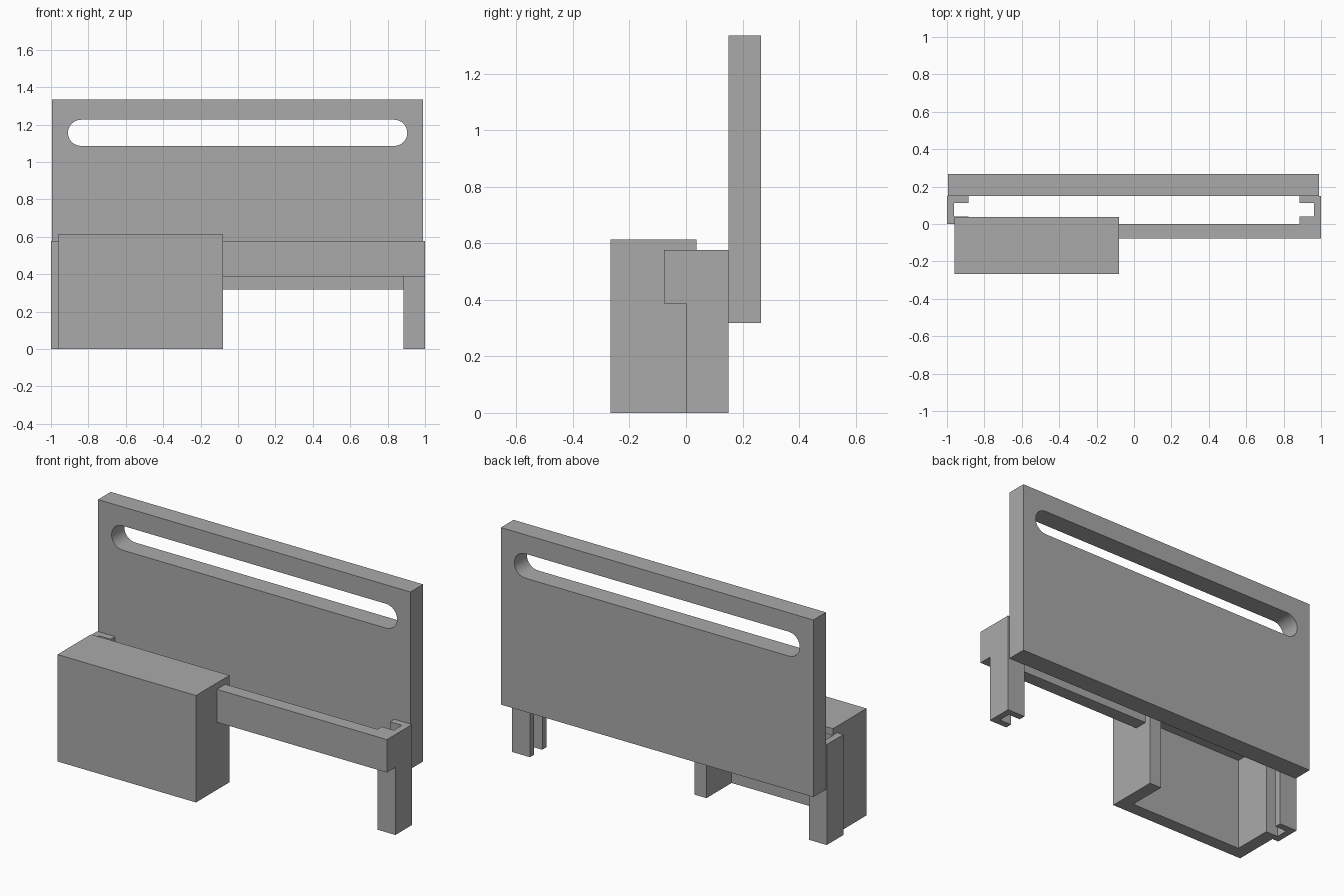
import bpy
import bmesh
import math

cube = bpy.data.objects.get("Cube")
if cube:
    bpy.data.objects.remove(cube, do_unlink=True)

# Single plain grey finish
grey = bpy.data.materials.new("plain grey")
grey.use_nodes = True
colour = (0.4, 0.4, 0.4, 1)
grey.diffuse_color = colour
grey.node_tree.nodes["Principled BSDF"].inputs["Base Color"].default_value = colour


def prism(name, outline, direction):
    """Sweep a closed planar outline along a direction."""
    bm = bmesh.new()
    face = bm.faces.new([bm.verts.new(p) for p in outline])
    swept = bmesh.ops.extrude_face_region(bm, geom=[face])
    moved = [v for v in swept["geom"] if isinstance(v, bmesh.types.BMVert)]
    bmesh.ops.translate(bm, verts=moved, vec=direction)
    bmesh.ops.recalc_face_normals(bm, faces=bm.faces[:])
    mesh = bpy.data.meshes.new(name)
    bm.to_mesh(mesh)
    bm.free()
    mesh.materials.append(grey)
    obj = bpy.data.objects.new(name, mesh)
    bpy.context.scene.collection.objects.link(obj)
    return obj


def box(name, x, y, z):
    outline = [(x[0], y[0], z[0]), (x[1], y[0], z[0]),
               (x[1], y[1], z[0]), (x[0], y[1], z[0])]
    return prism(name, outline, (0, 0, z[1] - z[0]))


def cut(target, cutter):
    """Subtract the cutter, then discard it."""
    cutter.hide_render = True
    mod = target.modifiers.new("cut", "BOOLEAN")
    mod.operation = "DIFFERENCE"
    mod.solver = "EXACT"
    mod.object = cutter
    bpy.context.view_layer.objects.active = target
    bpy.ops.object.modifier_apply(modifier=mod.name)
    bpy.data.objects.remove(cutter, do_unlink=True)


# Upright back panel with a long rounded slot
panel = box("back_panel", (-0.995, 0.99), (0.151, 0.266), (0.318, 1.335))
radius, slot_z, steps = 0.07, 1.156, 16
slot = []
for centre, start in ((0.835, -math.pi / 2), (-0.839, math.pi / 2)):
    for i in range(steps + 1):
        a = start + math.pi * i / steps
        slot.append((centre + radius * math.cos(a), 0.1,
                     slot_z + radius * math.sin(a)))
cut(panel, prism("slot_cutter", slot, (0, 0.25, 0)))
bpy.ops.object.select_all(action="DESELECT")
panel.select_set(True)
bpy.context.view_layer.objects.active = panel
bpy.ops.object.shade_smooth_by_angle(angle=math.radians(30))

# Cabinet shell, open underneath and behind
wall = 0.076
x0, x1, y0, y1, top = -0.96, -0.08, -0.267, 0.037, 0.614
cabinet = box("cabinet_shell", (x0, x1), (y0, y1), (0, top))
cut(cabinet, box("cabinet_cutter", (x0 + wall, x1 - wall),
                 (y0 + wall, y1 + 0.1), (-0.1, top - wall)))

# Channel-shaped legs, open towards the middle
leg_top, back, lip = 0.577, 0.151, 0.039
for name, side in (("left_leg", 1), ("right_leg", -1)):
    channel = [(1, 0), (1, back), (0.886, back), (0.886, back - lip),
               (0.962, back - lip), (0.962, lip), (0.886, lip), (0.886, 0)]
    prism(name, [(side * x, y, 0) for x, y in channel], (0, 0, leg_top))

# Front rail between the cabinet and the left leg
box("front_rail", (x1, 1), (-0.077, 0), (0.388, leg_top))
